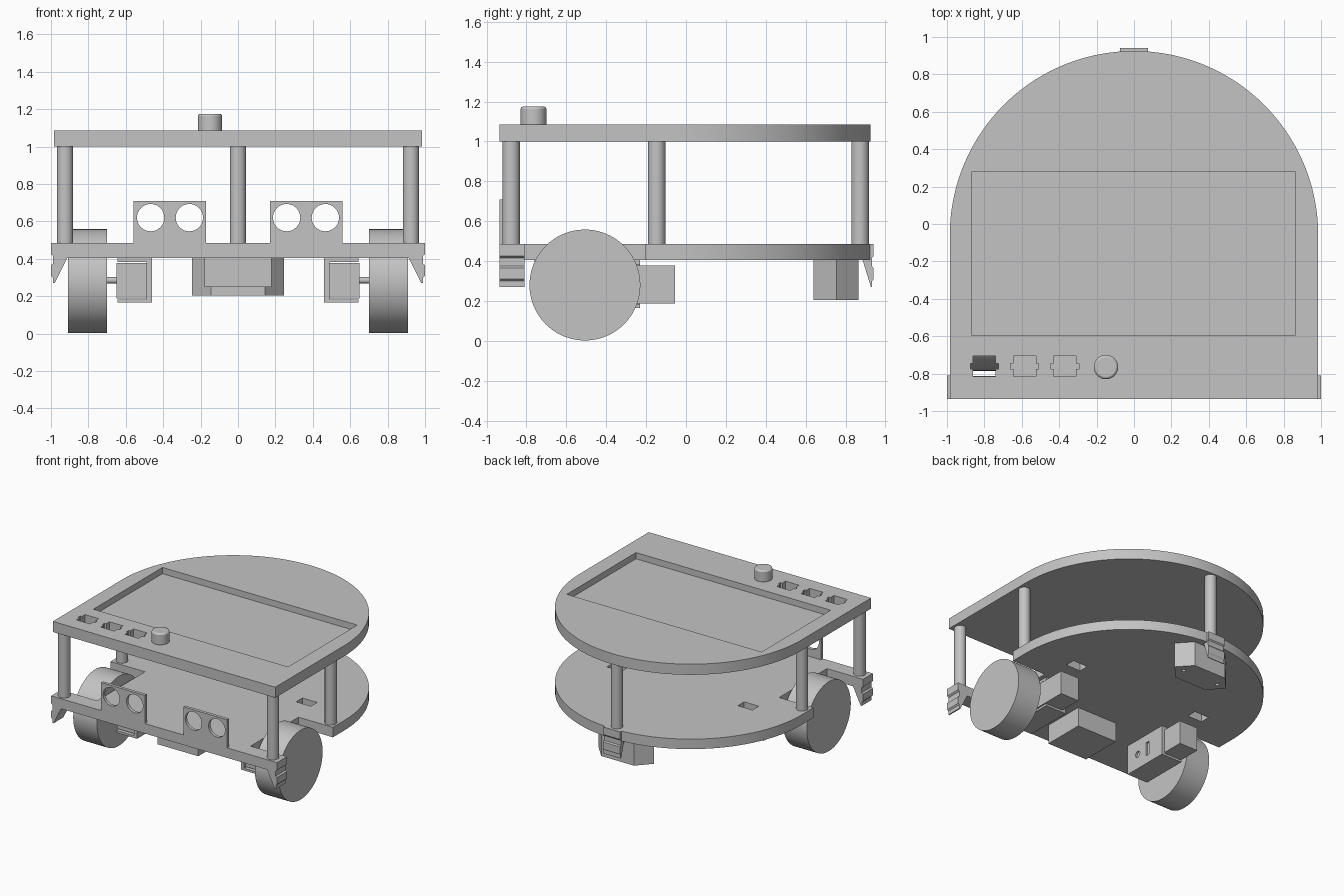
import bpy, bmesh, math
from mathutils import Matrix, Vector

if "Cube" in bpy.data.objects:
    bpy.data.objects.remove(bpy.data.objects["Cube"], do_unlink=True)

grey = bpy.data.materials.new("plain grey")
grey.use_nodes = True
grey.diffuse_color = (0.55, 0.55, 0.55, 1)
for node in grey.node_tree.nodes:
    if node.type == 'BSDF_PRINCIPLED':
        node.inputs["Base Color"].default_value = grey.diffuse_color
        node.inputs["Roughness"].default_value = 0.6


def finish(name, bm):
    bmesh.ops.recalc_face_normals(bm, faces=bm.faces)
    mesh = bpy.data.meshes.new(name)
    bm.to_mesh(mesh)
    bm.free()
    mesh.materials.append(grey)
    obj = bpy.data.objects.new(name, mesh)
    bpy.context.collection.objects.link(obj)
    return obj


def box(name, x, y, z):
    """Box from (min, max) ranges."""
    bm = bmesh.new()
    bmesh.ops.create_cube(bm, size=1)
    for v in bm.verts:
        v.co = Vector([(a + b) / 2 + c * (b - a) for c, (a, b) in zip(v.co, (x, y, z))])
    return finish(name, bm)


def cylinder(name, centre, radius, length, axis='Z', sides=48):
    bm = bmesh.new()
    turn = {'X': Matrix.Rotation(math.pi / 2, 4, 'Y'),
            'Y': Matrix.Rotation(math.pi / 2, 4, 'X'), 'Z': Matrix()}[axis]
    bmesh.ops.create_cone(bm, cap_ends=True, segments=sides, radius1=radius,
                          radius2=radius, depth=length,
                          matrix=Matrix.Translation(centre) @ turn)
    return finish(name, bm)


def prism(name, points, offset):
    """Extrude a closed outline of 3D points by an offset."""
    bm = bmesh.new()
    face = bm.faces.new([bm.verts.new(p) for p in points])
    new = bmesh.ops.extrude_face_region(bm, geom=[face])["geom"]
    bmesh.ops.translate(bm, vec=offset,
                        verts=[g for g in new if isinstance(g, bmesh.types.BMVert)])
    return finish(name, bm)


def activate(obj):
    bpy.ops.object.select_all(action='DESELECT')
    obj.select_set(True)
    bpy.context.view_layer.objects.active = obj


def cut(obj, cutters):
    for cutter in cutters:
        mod = obj.modifiers.new("cut", 'BOOLEAN')
        mod.operation = 'DIFFERENCE'
        mod.solver = 'EXACT'
        mod.object = cutter
        activate(obj)
        bpy.ops.object.modifier_apply(modifier=mod.name)
        bpy.data.objects.remove(cutter, do_unlink=True)


def smooth(obj):
    activate(obj)
    bpy.ops.object.shade_smooth_by_angle(angle=math.radians(30))


def deck(name, bottom, top):
    """Plate with a straight front and a half-round back."""
    radius, centre, steps = 0.985, -0.06, 72
    points = [(-radius, -0.935, bottom), (radius, -0.935, bottom)]
    for i in range(steps + 1):
        a = math.pi * i / steps
        points.append((radius * math.cos(a), centre + radius * math.sin(a), bottom))
    return prism(name, points, (0, 0, top - bottom))


# Upper deck with screen recess and switch openings
upper = deck("upper_deck", 1.0, 1.085)
cutters = [box("cutter", (-0.865, 0.86), (-0.595, 0.28), (1.035, 1.2))]
for x in (-0.8, -0.585, -0.37):
    cutters.append(box("cutter", (x - 0.06, x + 0.06), (-0.815, -0.705), (0.9, 1.2)))
    cutters.append(box("cutter", (x - 0.075, x + 0.075), (-0.775, -0.745), (0.9, 1.2)))
cut(upper, cutters)
smooth(upper)

# Knob
knob = cylinder("knob", (-0.15, -0.765, 1.125), 0.065, 0.1)
bevel = knob.modifiers.new("soft rim", 'BEVEL')
bevel.width, bevel.segments = 0.012, 2
smooth(knob)

# Lower deck with wheel notches and cable slots
lower = deck("lower_deck", 0.405, 0.485)
cutters = []
for s in (-1, 1):
    cutters.append(box("cutter", sorted((s * 0.68, s * 1.2)), (-0.812, -0.206), (0.3, 0.6)))
    cutters.append(box("cutter", sorted((s * 0.515, s * 0.645)), (0.0, 0.08), (0.3, 0.6)))
cut(lower, cutters)
smooth(lower)

# Posts between the decks
posts = [("front_left_post", 0.925, -0.877), ("front_right_post", -0.925, -0.877),
         ("middle_left_post", 0.925, -0.147), ("middle_right_post", -0.925, -0.147),
         ("back_post", 0, 0.873)]
for name, x, y in posts:
    smooth(cylinder(name, (x, y, 0.7425), 0.044, 0.525, sides=32))

# Clip profile: distance inward from the outer edge, height
clip = [(0.09, 0.41), (0.02, 0.27), (0.01, 0.27), (0.01, 0.3), (0, 0.31), (0, 0.365),
        (0.012, 0.375), (0.012, 0.415), (0, 0.425), (0, 0.485), (0.05, 0.485)]

for s, side in ((1, "left"), (-1, "right")):
    # Wheel, axle and motor
    smooth(cylinder(side + "_wheel", (s * 0.805, -0.507, 0.28), 0.278, 0.21, 'X', 96))
    smooth(cylinder(side + "_axle", (s * 0.67, -0.507, 0.285), 0.017, 0.1, 'X', 24))
    box(side + "_motor", sorted((s * 0.485, s * 0.65)), (-0.6, -0.055), (0.188, 0.378))

    # Channel-shaped motor bracket with a hole and a slot
    plate = box(side + "_bracket_plate", sorted((s * 0.46, s * 0.488)),
                (-0.62, -0.23), (0.165, 0.41))
    span = sorted((s * 0.435, s * 0.475))
    cut(plate, [cylinder("cutter", (s * 0.455, -0.507, 0.285), 0.025, 0.04, 'X', 24),
                box("cutter", span, (-0.41, -0.38), (0.23, 0.34))])
    for part, z in (("bottom", (0.165, 0.182)), ("top", (0.384, 0.41))):
        box(side + "_bracket_" + part, sorted((s * 0.47, s * 0.645)), (-0.62, -0.23), z)

    # Distance sensor holder with two eye holes
    holder = box(side + "_sensor_holder", sorted((s * 0.17, s * 0.558)),
                 (-0.935, -0.91), (0.48, 0.71))
    cut(holder, [cylinder("cutter", (s * x, -0.92, 0.62), 0.073, 0.2, 'Y', 48)
                 for x in (0.26, 0.467)])
    smooth(holder)

    # Side clip at the front corner
    prism(side + "_clip", [(s * (1 - u), -0.935, z) for u, z in clip], (0, 0.125, 0))

# Back clip
prism("back_clip", [(-0.075, 0.94 - u * 0.62, z) for u, z in clip], (0.15, 0, 0))

# Battery box under the front
box("battery_box", (-0.18, 0.18), (-0.76, -0.42), (0.25, 0.41))

# Six-sided skid block under the back, with two screw holes
outline = [(-0.145, 0.64), (0.145, 0.64), (0.245, 0.755),
           (0.145, 0.865), (-0.145, 0.865), (-0.245, 0.755)]
skid = prism("skid_block", [(x, y, 0.205) for x, y in outline], (0, 0, 0.205))
cut(skid, [cylinder("cutter", (s * 0.16, 0.755, 0.2), 0.014, 0.06, 'Z', 16)
           for s in (-1, 1)])
